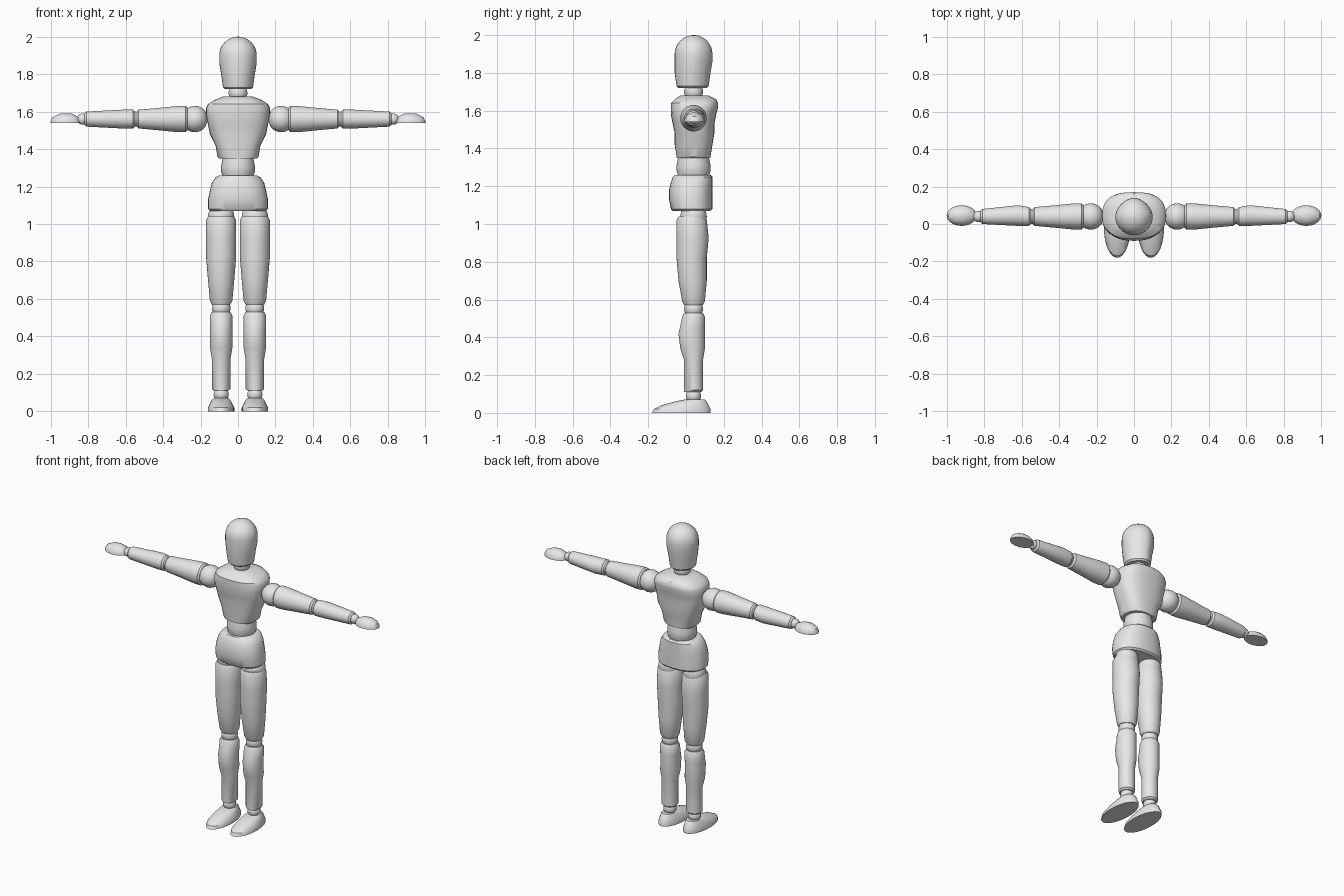
import bpy, bmesh, math

if "Cube" in bpy.data.objects:
    bpy.data.objects.remove(bpy.data.objects["Cube"], do_unlink=True)

mat = bpy.data.materials.new("plain grey")
mat.use_nodes = True
mat.diffuse_color = (0.8, 0.8, 0.8, 1)
mat.node_tree.nodes["Principled BSDF"].inputs["Base Color"].default_value = (0.8, 0.8, 0.8, 1)

SIDES = 32
ARM_Z = 1.56


def power(v, n):
    return math.copysign(abs(v) ** (2 / n), v)


def loft(name, rings, cx=0, front=2, back=2, along_x=False, mirror=False):
    """Skin rings of (position, half width, y min, y max) along z, or along x for arms."""
    bm = bmesh.new()
    loops = []
    for pos, half, y0, y1 in rings:
        loop = []
        for i in range(SIDES):
            a = 2 * math.pi * i / SIDES
            n = back if math.sin(a) > 0 else front
            u = half * power(math.cos(a), n)
            y = (y0 + y1) / 2 + (y1 - y0) / 2 * power(math.sin(a), n)
            loop.append(bm.verts.new((pos, y, ARM_Z + u) if along_x else (cx + u, y, pos)))
        loops.append(loop)
    for a, b in zip(loops, loops[1:]):
        for i in range(SIDES):
            j = (i + 1) % SIDES
            bm.faces.new((a[i], a[j], b[j], b[i]))
    bm.faces.new(loops[0])
    bm.faces.new(loops[-1])
    bmesh.ops.recalc_face_normals(bm, faces=bm.faces)
    mesh = bpy.data.meshes.new(name)
    bm.to_mesh(mesh)
    bm.free()
    mesh.materials.append(mat)
    obj = bpy.data.objects.new(name, mesh)
    bpy.context.collection.objects.link(obj)
    if mirror:
        obj.modifiers.new("mirror", "MIRROR")
    bpy.ops.object.select_all(action="DESELECT")
    obj.select_set(True)
    bpy.context.view_layer.objects.active = obj
    bpy.ops.object.shade_smooth_by_angle(angle=math.radians(35))
    return obj


def ball(centre, r, cut, y=0.04, steps=10):
    """Rings of a sphere trimmed to +-cut along its axis."""
    rings = []
    for i in range(steps + 1):
        t = -cut + 2 * cut * i / steps
        s = math.sqrt(max(r * r - t * t, 1e-7))
        rings.append((centre + t, s, y - s, y + s))
    return rings


# Head: tapered jaw below a dome, with a faint ridge at the back
head = [(1.72, 0.07, -0.04, 0.11), (1.73, 0.08, -0.05, 0.12),
        (1.80, 0.09, -0.06, 0.13), (1.86, 0.10, -0.06, 0.14)]
for k in range(9):
    a = math.radians(87) * k / 8
    c = math.cos(a)
    head.append((1.9 + 0.1 * math.sin(a), 0.1 * c, 0.04 - 0.1 * c, 0.04 + 0.1 * c))
loft("head", head, back=1.75)
loft("neck", ball(1.70, 0.05, 0.04))

# Trunk
loft("chest", [(1.35, 0.10, -0.05, 0.13), (1.36, 0.11, -0.05, 0.13),
               (1.42, 0.12, -0.06, 0.14), (1.48, 0.15, -0.06, 0.15),
               (1.53, 0.16, -0.07, 0.15), (1.58, 0.17, -0.08, 0.16),
               (1.62, 0.17, -0.08, 0.17), (1.64, 0.16, -0.08, 0.17),
               (1.66, 0.13, -0.06, 0.16), (1.68, 0.08, -0.03, 0.12)],
     front=2.6, back=2.6)
loft("waist", [(1.25, 0.08, -0.04, 0.12), (1.28, 0.09, -0.05, 0.13),
               (1.31, 0.09, -0.05, 0.13), (1.36, 0.08, -0.04, 0.12)])
loft("pelvis", [(1.07, 0.15, -0.07, 0.13), (1.08, 0.16, -0.08, 0.14),
                (1.13, 0.16, -0.09, 0.14), (1.18, 0.15, -0.09, 0.14),
                (1.22, 0.14, -0.08, 0.14), (1.25, 0.12, -0.07, 0.14),
                (1.26, 0.10, -0.06, 0.13)], front=2.3, back=2.3)

# Arms
loft("shoulder_ball", ball(0.23, 0.07, 0.07), along_x=True, mirror=True)
loft("upper_arm", [(0.27, 0.06, -0.02, 0.10), (0.28, 0.07, -0.03, 0.11),
                   (0.32, 0.07, -0.03, 0.11), (0.42, 0.06, -0.02, 0.10),
                   (0.53, 0.05, -0.01, 0.09), (0.54, 0.04, 0.0, 0.08)],
     along_x=True, mirror=True)
loft("elbow", ball(0.55, 0.04, 0.03), along_x=True, mirror=True)
loft("forearm", [(0.55, 0.04, 0.0, 0.08), (0.56, 0.05, -0.01, 0.09),
                 (0.62, 0.05, -0.01, 0.10), (0.81, 0.04, 0.0, 0.08),
                 (0.82, 0.03, 0.01, 0.07)], along_x=True, mirror=True)
loft("wrist", ball(0.83, 0.03, 0.03), along_x=True, mirror=True)
loft("hand", [(1.54, 0.08, -0.01, 0.1), (1.55, 0.08, -0.01, 0.1),
              (1.57, 0.07, 0.0, 0.09), (1.58, 0.05, 0.01, 0.08),
              (1.59, 0.03, 0.03, 0.06)], cx=0.92, mirror=True)

# Legs
LEG_X = 0.09
loft("hip_ball", ball(1.04, 0.07, 0.05), cx=LEG_X, mirror=True)
loft("thigh", [(0.57, 0.05, -0.01, 0.09), (0.59, 0.06, -0.02, 0.10),
               (0.70, 0.07, -0.04, 0.11), (0.82, 0.08, -0.05, 0.11),
               (0.93, 0.08, -0.05, 0.12), (1.02, 0.08, -0.05, 0.11),
               (1.04, 0.07, -0.04, 0.10)], cx=LEG_X, mirror=True)
loft("knee", ball(0.55, 0.05, 0.04), cx=LEG_X, mirror=True)
loft("shin", [(0.11, 0.04, -0.01, 0.08), (0.12, 0.05, -0.01, 0.09),
              (0.28, 0.05, -0.01, 0.09), (0.34, 0.06, -0.03, 0.10),
              (0.42, 0.06, -0.04, 0.10), (0.46, 0.06, -0.03, 0.10),
              (0.51, 0.06, -0.02, 0.10), (0.53, 0.05, -0.01, 0.09)],
     cx=LEG_X, mirror=True)
loft("ankle", ball(0.09, 0.04, 0.03), cx=LEG_X, mirror=True)
loft("foot", [(0, 0.07, -0.18, 0.13), (0.02, 0.07, -0.17, 0.13),
              (0.04, 0.06, -0.13, 0.12), (0.06, 0.05, -0.06, 0.11),
              (0.07, 0.04, -0.01, 0.10)], cx=LEG_X, mirror=True)
